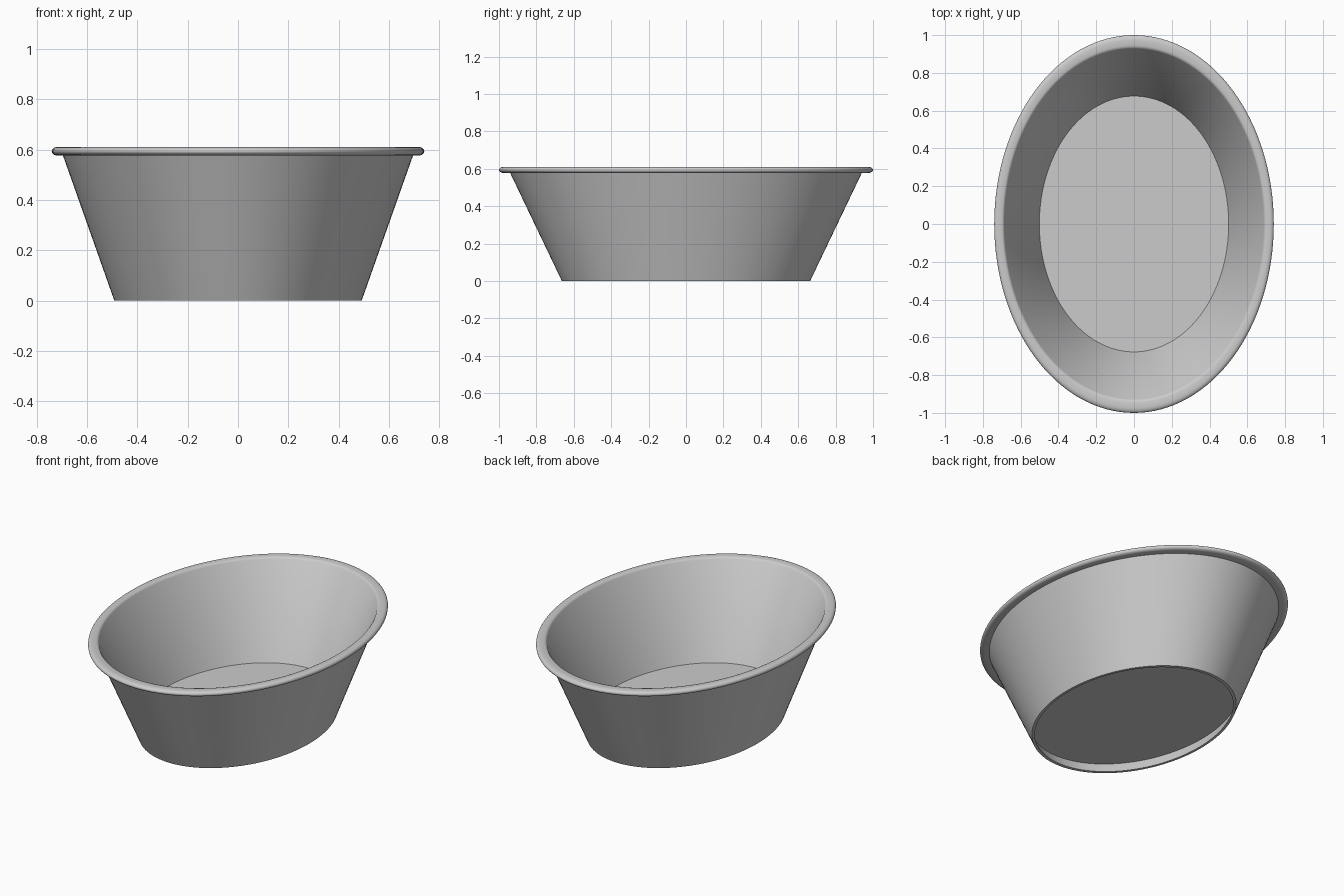
import bpy
import bmesh
import math

SEGMENTS = 128
WIDTH_RATIO = 0.74  # oval: x radius relative to y radius

cube = bpy.data.objects.get("Cube")
if cube:
    bpy.data.objects.remove(cube, do_unlink=True)

grey = bpy.data.materials.new("plain_grey")
grey.use_nodes = True
colour = (0.6, 0.6, 0.6, 1)
grey.diffuse_color = colour
grey.node_tree.nodes["Principled BSDF"].inputs["Base Color"].default_value = colour


def oval_ring(name, profile):
    """Sweep a closed (radius, height) profile around an oval."""
    bm = bmesh.new()
    rings = []
    for i in range(SEGMENTS):
        a = math.tau * i / SEGMENTS
        rings.append([bm.verts.new((r * math.cos(a) * WIDTH_RATIO, r * math.sin(a), z))
                      for r, z in profile])
    n = len(profile)
    for i in range(SEGMENTS):
        here, there = rings[i], rings[(i + 1) % SEGMENTS]
        for j in range(n):
            k = (j + 1) % n
            bm.faces.new((here[j], there[j], there[k], here[k]))
    return finish(name, bm)


def oval_disc(name, bottom_radius, top_radius, bottom, top):
    """Closed oval plate with sloping edge."""
    bm = bmesh.new()
    bmesh.ops.create_cone(bm, cap_ends=True, segments=SEGMENTS, radius1=bottom_radius,
                          radius2=top_radius, depth=top - bottom)
    for v in bm.verts:
        v.co.x *= WIDTH_RATIO
        v.co.z += (top + bottom) / 2
    return finish(name, bm)


def finish(name, bm):
    bmesh.ops.recalc_face_normals(bm, faces=bm.faces)
    mesh = bpy.data.meshes.new(name)
    bm.to_mesh(mesh)
    bm.free()
    mesh.materials.append(grey)
    obj = bpy.data.objects.new(name, mesh)
    bpy.context.collection.objects.link(obj)
    bpy.ops.object.select_all(action="DESELECT")
    obj.select_set(True)
    bpy.context.view_layer.objects.active = obj
    bpy.ops.object.shade_smooth_by_angle(angle=math.radians(35))
    return obj


# Flared wall and rolled rim share one section; the wall also forms the foot ring
rim_bottom, rim_top = 0.577, 0.61
middle, half = (rim_bottom + rim_top) / 2, (rim_top - rim_bottom) / 2
rolled_edge = []
for i in range(13):
    a = math.pi * (i / 12 - 0.5)
    rolled_edge.append((0.972 + 0.028 * math.cos(a), middle + half * math.sin(a)))
section = [(0.644, 0), (0.664, 0), (0.94, rim_bottom)] + rolled_edge
section += [(0.945, rim_top), (0.935, 0.607), (0.928, 0.6)]
oval_ring("wall_and_rim", section)

# Raised floor leaves a shallow recess underneath
oval_disc("floor", 0.676, 0.679, 0.064, 0.07)
